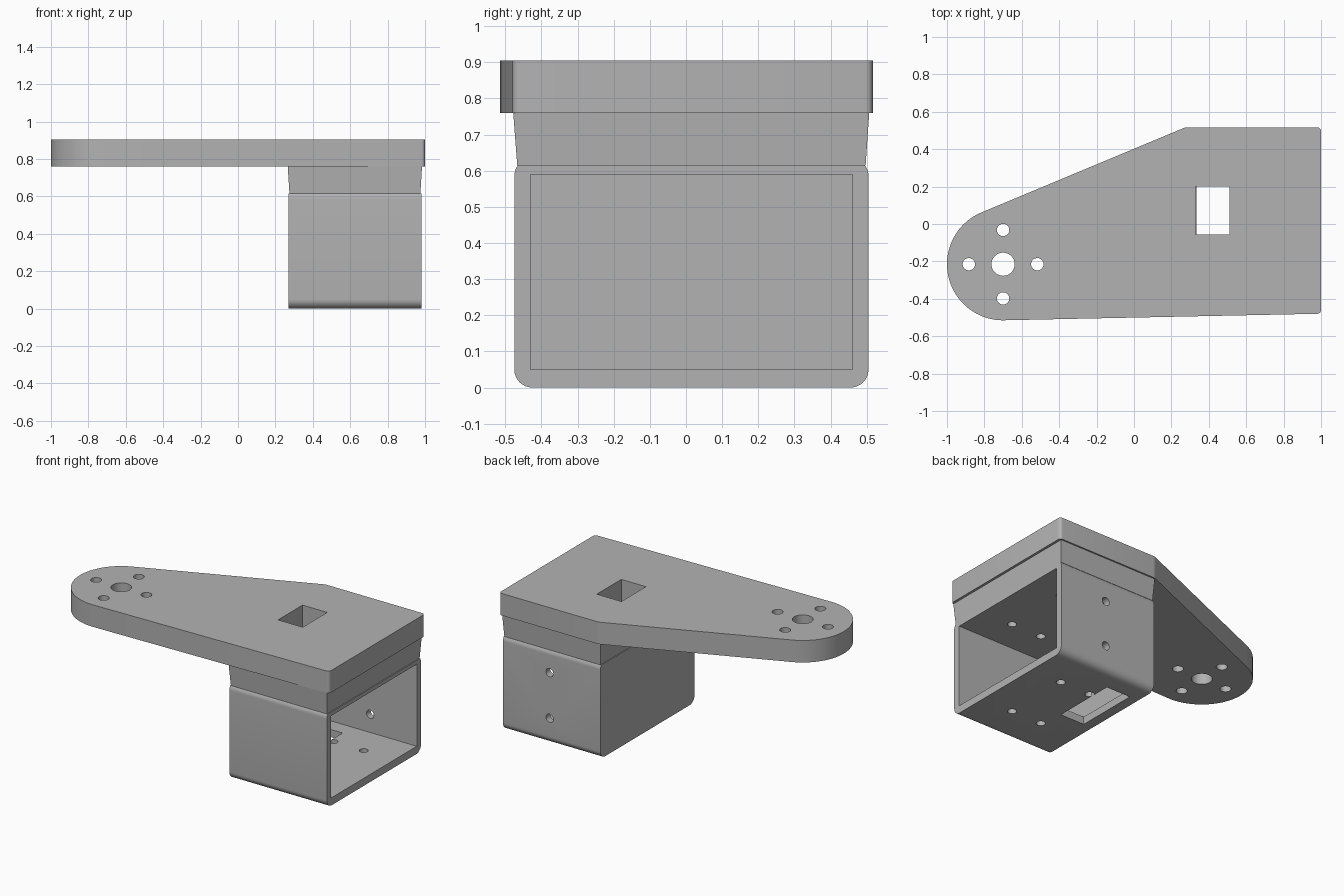
import bpy, bmesh, math
from mathutils import Vector

if "Cube" in bpy.data.objects:
    bpy.data.objects.remove(bpy.data.objects["Cube"])

grey = bpy.data.materials.new("plain_grey")
grey.use_nodes = True
grey.diffuse_color = (0.45, 0.45, 0.45, 1)
grey.node_tree.nodes["Principled BSDF"].inputs["Base Color"].default_value = grey.diffuse_color


def loft(name, rings):
    """Solid between two matching rings of 3D points."""
    bm = bmesh.new()
    a, b = [[bm.verts.new(p) for p in ring] for ring in rings]
    bm.faces.new(a)
    bm.faces.new(b)
    for i in range(len(a)):
        j = (i + 1) % len(a)
        bm.faces.new((a[i], a[j], b[j], b[i]))
    bmesh.ops.recalc_face_normals(bm, faces=bm.faces)
    mesh = bpy.data.meshes.new(name)
    bm.to_mesh(mesh)
    bm.free()
    mesh.materials.append(grey)
    obj = bpy.data.objects.new(name, mesh)
    bpy.context.collection.objects.link(obj)
    return obj


def rect(x0, x1, y0, y1, z):
    return [(x0, y0, z), (x1, y0, z), (x1, y1, z), (x0, y1, z)]


def block(x0, x1, y0, y1, z0, z1):
    return loft("cutter", [rect(x0, x1, y0, y1, z) for z in (z0, z1)])


def arc(cx, cy, r, start, end, n):
    return [(cx + r * math.cos(math.radians(start + (end - start) * i / n)),
             cy + r * math.sin(math.radians(start + (end - start) * i / n)))
            for i in range(n + 1)]


def drill_z(x, y, r, z0, z1):
    ring = arc(x, y, r, 0, 360, 32)[:-1]
    return loft("cutter", [[(u, v, z) for u, v in ring] for z in (z0, z1)])


def drill_y(x, z, r, y0, y1):
    ring = arc(x, z, r, 0, 360, 32)[:-1]
    return loft("cutter", [[(u, y, v) for u, v in ring] for y in (y0, y1)])


def cut(obj, cutters):
    bpy.context.view_layer.objects.active = obj
    for cutter in cutters:
        cutter.hide_render = True
        mod = obj.modifiers.new("cut", 'BOOLEAN')
        mod.operation = 'DIFFERENCE'
        mod.solver = 'EXACT'
        mod.object = cutter
        bpy.ops.object.modifier_apply(modifier=mod.name)
        bpy.data.objects.remove(cutter)


def smooth(obj):
    bpy.ops.object.select_all(action='DESELECT')
    obj.select_set(True)
    bpy.context.view_layer.objects.active = obj
    bpy.ops.object.shade_smooth_by_angle(angle=math.radians(30))


PLATE_Z, TOP_Z, SEAM_Z = 0.76, 0.905, 0.615
HUB = Vector((-0.7, -0.215))

# Top plate: round arm end tapering out to a squared end
outline = (arc(HUB.x, HUB.y, 0.3, 112.5, 269, 40)
           + arc(0.98, -0.46, 0.02, -90, 0, 5)
           + arc(0.98, 0.497, 0.02, 0, 90, 5)
           + arc(0.285, 0.467, 0.05, 90, 112.5, 4))
plate = loft("top_plate", [[(x, y, z) for x, y in outline] for z in (PLATE_Z, TOP_Z)])
holes = [drill_z(HUB.x, HUB.y, 0.062, 0.7, 1)]
for dx, dy in ((1, 0), (-1, 0), (0, 1), (0, -1)):
    holes.append(drill_z(HUB.x + 0.183 * dx, HUB.y + 0.183 * dy, 0.033, 0.7, 1))
cut(plate, holes + [block(0.33, 0.51, -0.055, 0.2, 0.7, 1)])
smooth(plate)


def bolt_holes(z0, z1):
    return [drill_z(x, y, 0.027, z0, z1) for x in (0.535, 0.755) for y in (-0.215, 0.23)]


# Neck: slightly flared block joining the plate and the box
neck = loft("neck", [rect(0.275, 0.975, -0.467, 0.497, SEAM_Z),
                     rect(0.266, 0.984, -0.478, 0.507, PLATE_Z)])
cut(neck, bolt_holes(0.5, 0.74) + [block(0.33, 0.51, -0.055, 0.2, 0.5, 0.9)])
smooth(neck)

# Box: rounded sleeve, open at one end, with slots and bolt holes
r = 0.05
profile = (arc(-0.475 + r, r, r, 180, 270, 8) + arc(0.505 - r, r, r, 270, 360, 8)
           + arc(0.505 - r, SEAM_Z - 0.03, r, 0, 37, 5)
           + arc(-0.475 + r, SEAM_Z - 0.03, r, 143, 180, 5))
box = loft("open_box", [[(x, y, z) for y, z in profile] for x in (0.27, 0.98)])
cut(box, [block(0.33, 1.1, -0.43, 0.46, 0.05, 0.59)]
    + bolt_holes(-0.1, 0.7)
    + [drill_y(0.64, z, 0.027, 0.4, 0.6) for z in (0.17, 0.47)]
    + [block(0.335, 0.51, -0.06, 0.36, -0.1, 0.2),
       block(0.335, 0.51, -0.055, 0.2, 0.5, 0.8)])
smooth(box)
